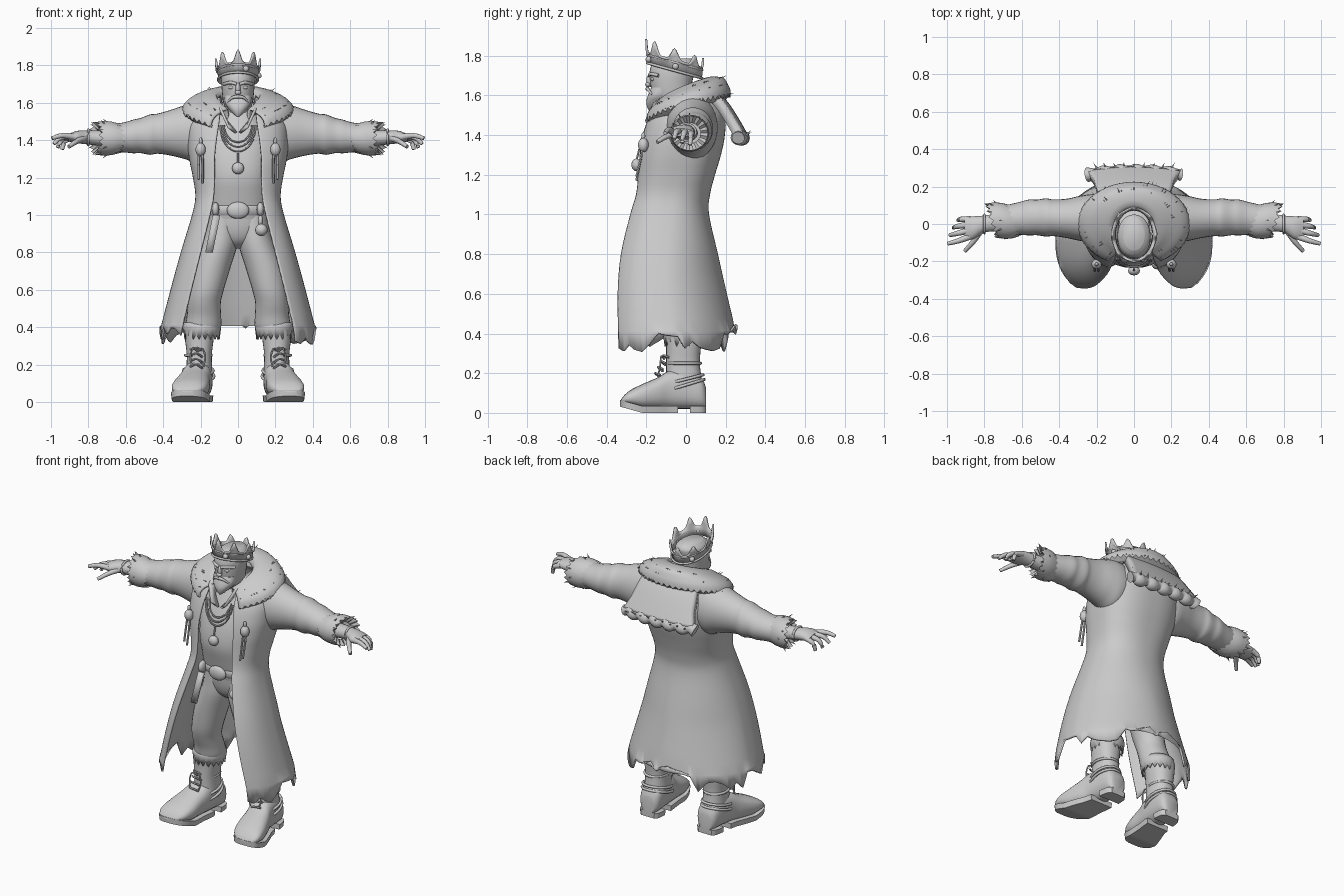
import bpy, bmesh, math, random
from mathutils import Vector

if "Cube" in bpy.data.objects:
    bpy.data.objects.remove(bpy.data.objects["Cube"])

random.seed(4)
grey = bpy.data.materials.new("plain grey")
grey.diffuse_color = (0.6, 0.6, 0.6, 1)
grey.use_nodes = True
grey.node_tree.nodes["Principled BSDF"].inputs["Base Color"].default_value = grey.diffuse_color
PI = math.pi


def finish(name, bm, mirror=False, solid=0, angle=50):
    bmesh.ops.recalc_face_normals(bm, faces=bm.faces[:])
    me = bpy.data.meshes.new(name)
    bm.to_mesh(me)
    bm.free()
    me.materials.append(grey)
    me.polygons.foreach_set("use_smooth", [True] * len(me.polygons))
    me.set_sharp_from_angle(angle=math.radians(angle))
    ob = bpy.data.objects.new(name, me)
    bpy.context.collection.objects.link(ob)
    if mirror:
        ob.modifiers.new("mirror", 'MIRROR').use_mirror_merge = False
    if solid:
        m = ob.modifiers.new("thickness", 'SOLIDIFY')
        m.thickness, m.offset = solid, 0


def loft(name, rows, wrap=True, cap=True, **kw):
    """Skin a list of equally long point rows."""
    bm = bmesh.new()
    vs = [[bm.verts.new(p) for p in r] for r in rows]
    n = len(rows[0])
    for a, b in zip(vs, vs[1:]):
        for i in range(n if wrap else n - 1):
            j = (i + 1) % n
            bm.faces.new((a[i], a[j], b[j], b[i]))
    if wrap and cap:
        bm.faces.new(vs[0])
        bm.faces.new(vs[-1])
    finish(name, bm, **kw)


def smooth(st, k=4):
    """Catmull-Rom resampling of station tuples."""
    out = []
    for i in range(len(st) - 1):
        p = [st[max(i - 1, 0)], st[i], st[i + 1], st[min(i + 2, len(st) - 1)]]
        for s in range(k):
            t = s / k
            out.append(tuple(0.5 * (2 * b + (c - a) * t + (2 * a - 5 * b + 4 * c - d) * t * t
                             + (3 * b - a - 3 * c + d) * t ** 3) for a, b, c, d in zip(*p)))
    return out + [st[-1]]


def sp(v, e):
    return math.copysign(abs(v) ** e, v)


def oval(cu, cv, ru, rv, n=28, e=1.0, a0=0, a1=2 * PI, open_=False, eb=None):
    """Angle 0 points to -v; eb is the squareness of the far half."""
    m = n - 1 if open_ else n
    pts = []
    for i in range(n):
        s, c = math.sin(a0 + (a1 - a0) * i / m), math.cos(a0 + (a1 - a0) * i / m)
        q = eb if eb and c < 0 else e
        pts.append((cu + ru * sp(s, q), cv - rv * sp(c, q)))
    return pts


def body(name, st, cx=0, e=.85, n=28, k=4, **kw):
    """Upright loft from (z, half width, front y, back y)."""
    loft(name, [[(x, y, z) for x, y in oval(cx, (f + b) / 2, w, (b - f) / 2, n, e)]
                for z, w, f, b in smooth(st, k)], **kw)


def tube(name, pts, r, n=10, k=4, closed=False, **kw):
    pts = [Vector(p) for p in (pts if closed else smooth(pts, k))]
    rows, m = [], len(pts)
    for i, p in enumerate(pts):
        d = (pts[(i + 1) % m] - pts[i - 1]) if closed else (pts[min(i + 1, m - 1)] - pts[max(i - 1, 0)])
        d.normalize()
        u = d.cross(Vector((0, 0, 1) if abs(d.z) < .9 else (0, 1, 0))).normalized()
        v = d.cross(u)
        rr = r(i / (m - 1)) if callable(r) else r
        rows.append([p + rr * (u * math.cos(2 * PI * j / n) + v * math.sin(2 * PI * j / n)) for j in range(n)])
    if closed:
        rows.append(rows[0])
    loft(name, rows, cap=not closed, **kw)


def balls(name, items, **kw):
    bm = bmesh.new()
    for c, s in items:
        for v in bmesh.ops.create_uvsphere(bm, u_segments=16, v_segments=10, radius=1)["verts"]:
            v.co = Vector(c) + Vector(s) * v.co
    finish(name, bm, **kw)


def tufts(name, items, w=.007, **kw):
    """Small pointed tufts given as (root, tip)."""
    bm = bmesh.new()
    for a, b in items:
        a, b = Vector(a), Vector(b)
        u = (b - a).orthogonal().normalized() * w
        v = (b - a).normalized().cross(u)
        base = [bm.verts.new(a + q) for q in (u, v, -u, -v)]
        tip = bm.verts.new(b)
        bm.faces.new(base)
        for i in range(4):
            bm.faces.new((base[i], base[(i + 1) % 4], tip))
    finish(name, bm, angle=30, **kw)


# Long coat, open at the front: z, half width, front, back, half opening
rows = []
for z, w, f, b, o in smooth([(1.60, .15, -.10, .14, .09), (1.50, .25, -.18, .19, .10), (1.40, .265, -.22, .19, .115),
                             (1.30, .255, -.24, .17, .125), (1.20, .235, -.25, .14, .125), (1.10, .222, -.265, .115, .13),
                             (1.0, .24, -.30, .11, .15), (.8, .30, -.36, .155, .20), (.6, .355, -.39, .20, .25),
                             (.37, .415, -.40, .255, .305)]):
    t0 = math.asin((o / w) ** (1 / .75))
    eb = .8 + .3 * min(1, max(0, (1.2 - z) / .5))
    rows.append([(x, y, z) for x, y in oval(0, (f + b) / 2, w, (b - f) / 2, 121, .75, t0, 2 * PI - t0, True, eb)])
drop = [random.uniform(-.07, .04) for _ in range(42)]
for i, (x, y, z) in enumerate(rows[-1]):
    q, t = divmod(i, 3)
    mid = .10 * max(0, 1 - abs(i - 60) / 13)
    rows[-1][i] = (x, y, z + drop[q] * (1 - t / 3) + drop[q + 1] * t / 3 + mid)
loft("coat", rows, wrap=False, solid=.012)

# Shirt, belt and trousers
body("shirt", [(.98, .17, -.185, .07), (1.1, .17, -.215, .08), (1.2, .18, -.235, .10), (1.3, .19, -.225, .12),
               (1.4, .19, -.195, .13), (1.5, .14, -.15, .12), (1.58, .08, -.11, .06)])
body("hips", [(.82, .04, -.10, .02), (.86, .10, -.15, .06), (.92, .15, -.175, .075), (1.0, .165, -.185, .075)])
body("belt", [(1.0, .172, -.195, .08), (1.01, .177, -.202, .085), (1.04, .177, -.208, .085), (1.05, .172, -.203, .08)], k=1)
balls("buckle", [((0, -.21, 1.025), (.06, .022, .045))])
balls("belt_pouches", [((-.12, -.19, 1.03), (.02, .035, .038)), ((.12, -.19, 1.03), (.02, .035, .038)),
                       ((.125, -.21, .92), (.033, .033, .033)), ((.12, -.2, .97), (.014, .02, .03))])
loft("hanging_strap", [[(-.115 + u - d, -.21 - d * .5, 1.0 - d * 5) for u in (-.02, .02)] for d in (0, .02, .04)],
     wrap=False, solid=.012)
loft("trouser_legs", [[(x, y, z) for x, y in oval(cx, cy, w, d, 24)] for z, cx, cy, w, d in smooth(
    [(1.0, .08, -.055, .085, .12), (.92, .085, -.055, .088, .122), (.84, .1, -.06, .097, .12), (.72, .14, -.068, .1, .108),
     (.60, .168, -.07, .092, .097), (.53, .18, -.06, .088, .09), (.46, .182, -.035, .092, .09), (.40, .187, -.02, .096, .092),
     (.37, .195, -.015, .08, .08)])], mirror=True)
hem = [[(x, y, z - (.03 * (i % 2) if z < .37 else 0)) for i, (x, y) in enumerate(oval(.192, -.015, w, w, 36))]
       for z, w in ((.425, .092), (.40, .098), (.365, .09))]
loft("trouser_fur_hem", hem, cap=False, mirror=True, solid=.008)

# Boots
body("boot_shaft", [(.16, .07, -.1, .08), (.25, .067, -.1, .07), (.33, .076, -.1, .075), (.39, .08, -.105, .08)],
     cx=.207, mirror=True)
foot = [(.10, .205, .045, .13), (.075, .205, .066, .18), (0, .21, .074, .22), (-.08, .22, .078, .215), (-.14, .235, .086, .18),
        (-.22, .25, .097, .145), (-.28, .262, .092, .115), (-.315, .27, .07, .085), (-.332, .275, .035, .06)]


def lift(y):
    return max(0, -.22 - y) * .28


loft("boot_foot", [[(x, y, z) for x, z in oval(cx, (t + .02 + lift(y)) / 2, w, (t - .02 - lift(y)) / 2, 24, .8)]
                   for y, cx, w, t in smooth(foot)], mirror=True)
for name, lo, hi in (("boot_sole", -.34, -.03), ("boot_heel", .005, .2)):
    loft(name, [[(cx + s * (w + o), y, h + lift(y)) for s, o, h in ((-1, 0, 0), (1, 0, 0), (1, .004, .034), (-1, .004, .034))]
                for y, cx, w, t in smooth(foot) if lo < y < hi], mirror=True, angle=30)
for k, (z, tilt, w) in enumerate(((.165, .25, .08), (.135, .3, .084), (.25, 0, .069))):
    tube("boot_strap_%d" % k, [(x, y, z + tilt * (y + .02)) for x, y in oval(.212, -.01, w, w * 1.2, 28)],
         .008, 8, closed=True, mirror=True)
for k in range(4):
    z, y = .18 + k * .03, -.15 + k * .014
    tube("boot_lace_%d" % k, [(.19, y + .02, z), (.222, y - .005, z + .02), (.255, y + .02, z + .01)], .006, 6, mirror=True)
for s in (-1, 1):
    tube("lace_bow_%s" % ("inner" if s < 0 else "outer"), [(.215, -.11, .27), (.215 + s * .025, -.125, .285),
         (.215 + s * .04, -.13, .24), (.215 + s * .03, -.14, .19)], .005, 6, mirror=True)

# Sleeves with fur cuffs: x, y, z, half depth, half height
sleeve = [(.12, .03, 1.45, .12, .13), (.21, .03, 1.44, .13, .165), (.28, .03, 1.443, .122, .145), (.36, .03, 1.44, .105, .122),
          (.43, .033, 1.435, .098, .107), (.47, .035, 1.43, .102, .108), (.52, .035, 1.425, .095, .094),
          (.56, .035, 1.42, .096, .09), (.61, .03, 1.415, .088, .08), (.68, .02, 1.41, .082, .076)]
loft("sleeves", [[(x, a, b) for a, b in oval(y, z, r, h)] for x, y, z, r, h in smooth(sleeve)], mirror=True)
cuff = [[(x + .3 * (a - .018) + .022 * (i % 2) * s, a, b) for i, (a, b) in enumerate(oval(.018, 1.41, r, r * .95, 32))]
        for x, r, s in ((.65, .082, -1), (.675, .094, 0), (.715, .098, 0), (.75, .092, 1), (.735, .055, 0))]
loft("fur_cuffs", cuff, cap=False, mirror=True)
tips = []
for i in range(12):
    c, s, r = math.cos(i * PI / 6), math.sin(i * PI / 6), random.uniform(.1, .118)
    x = .70 + .025 * (i % 3) + .03 * c
    tips.append(((x, .018 + .088 * c, 1.41 + .085 * s), (x + .025, .018 + r * c, 1.41 + r * s)))
tufts("cuff_tufts", tips, mirror=True)

# Hands
loft("palms", [[(x, a, b) for a, b in oval(y, z, r, h, 18)] for x, y, z, r, h in smooth(
    [(.72, .01, 1.41, .05, .042), (.80, 0, 1.415, .046, .038), (.86, -.02, 1.417, .062, .033), (.905, -.022, 1.413, .06, .02)])],
     mirror=True)
for name, pts in (("index_finger", [(.88, -.068, 1.418), (.94, -.09, 1.425), (.995, -.105, 1.41)]),
                  ("middle_finger", [(.885, -.035, 1.42), (.945, -.05, 1.415), (.985, -.06, 1.38)]),
                  ("ring_finger", [(.885, -.003, 1.418), (.94, -.012, 1.405), (.965, -.02, 1.36)]),
                  ("little_finger", [(.875, .025, 1.415), (.925, .025, 1.395), (.94, .02, 1.35)]),
                  ("thumb", [(.82, -.035, 1.41), (.86, -.095, 1.395), (.905, -.145, 1.365)])):
    tube(name, pts, lambda t: .018 - .008 * t, 10, mirror=True)
tube("bracelets", [(.80, a, b) for a, b in oval(0, 1.415, .049, .041, 20)], .007, 8, closed=True, mirror=True)

# Fur collar: half width, centre y, half depth, front z, rise to the back, rise curve
prof = [(.105, -.03, .11, 1.46, .18, .6), (.12, -.025, .13, 1.52, .165, .5), (.20, 0, .18, 1.50, .185, .5),
        (.26, 0, .205, 1.46, .195, .4), (.295, 0, .22, 1.42, .19, .38), (.265, 0, .19, 1.39, .19, .4)]


def collar(p, t):
    w, cy, d, z, rise, c = p
    return Vector((w * math.sin(t), cy - d * math.cos(t), z + rise * ((1 - math.cos(t)) / 2) ** c))


angs = [.5 + (2 * PI - 1) * i / 80 for i in range(81)]
loft("fur_collar", [[collar(p, t) + Vector((0, 0, -.016 * (i % 2) if p[0] == .295 else 0)) for i, t in enumerate(angs)]
                    for p in smooth(prof, 3)], wrap=False, solid=.012)
tips = []
for i in range(60):
    p, t = prof[2 + i % 3], random.choice(angs)
    out = Vector((math.sin(t), -math.cos(t), .7 - .4 * (i % 3)))
    tips.append((collar(p, t) - out * .01, collar(p, t) + out * random.uniform(.01, .028)))
tufts("collar_tufts", tips, .006)

# Pelt hanging from the collar at the back, with a rolled scalloped edge
loft("back_pelt", [[(w * u / 10, y - .02 * (u / 10) ** 2, z) for u in range(-10, 11)] for y, z, w in smooth(
    [(.15, 1.60, .18), (.20, 1.54, .20), (.245, 1.47, .215), (.285, 1.40, .245)])], wrap=False, solid=.05)
tube("pelt_roll", [(.25 * u / 30, .283 - .02 * (u / 30) ** 2, 1.39 - .006 * math.cos(u * .6)) for u in range(-30, 31)],
     lambda t: .034 + .005 * math.cos(t * 36), 12, 1)
tufts("pelt_tufts", [((u * .05, .3, 1.40), (u * .055, .33, 1.415 + .01 * (u % 2))) for u in range(-4, 5)])

# Standing shirt collar and chains
loft("shirt_collar", [[(.085, .02, 1.58), (.085, -.06, 1.55), (.06, -.15, 1.50), (.01, -.185, 1.44)],
                      [(.10, .03, 1.64), (.105, -.07, 1.62), (.09, -.165, 1.56), (.05, -.205, 1.47)]],
     wrap=False, mirror=True, solid=.014)
for k, (w, low) in enumerate(((.075, 1.39), (.085, 1.365), (.095, 1.34))):
    tube("chain_%d" % k, [(w * math.sin(a), -.22 + .045 * (1 - math.cos(a)) - .01 * (k > 0), 1.48 - (1.48 - low) * math.cos(a))
                          for a in [(-1 + i / 6) * PI / 2 for i in range(13)]], .005, 6, 2)
tube("pendant_cord", [(0, -.235, 1.33), (0, -.25, 1.27)], .006, 6)
balls("pendant", [((0, -.25, 1.25), (.032, .025, .032))])

# Coat tassels
balls("tassel_beads", [((.2, -.215, 1.35), (.027, .027, .036)), ((.2, -.215, 1.395), (.01, .01, .02))], mirror=True)
for k, dx in enumerate((-.01, .01)):
    tube("tassel_cord_%d" % k, [(.2, -.215, 1.40), (.2 + dx, -.225, 1.30), (.2 + dx, -.25, 1.17 + .02 * k)], .007, 6, mirror=True)

# Head and face
body("head", [(1.50, .06, -.12, .03), (1.56, .064, -.14, .02), (1.60, .078, -.168, .025), (1.66, .086, -.18, .03),
              (1.72, .089, -.183, .045), (1.76, .083, -.17, .05), (1.785, .055, -.14, .03)], e=.95)
body("beard", [(1.64, .073, -.175, -.06), (1.60, .07, -.192, -.08), (1.57, .052, -.2, -.09), (1.545, .03, -.197, -.12),
               (1.525, .008, -.188, -.16)])
balls("nose", [((0, -.182, 1.675), (.013, .018, .032)), ((0, -.192, 1.655), (.017, .014, .013))])
tube("moustache", [(0, -.194, 1.633), (.03, -.19, 1.628), (.055, -.172, 1.605)], lambda t: .011 - .006 * t, 8, mirror=True)
tube("brows", [(.008, -.184, 1.70), (.04, -.177, 1.708), (.075, -.138, 1.70)], .009, 8, mirror=True)
balls("eyes", [((.036, -.168, 1.682), (.016, .01, .01))], mirror=True)

# Tilted crown
rows = []
for s, h, peak in ((.0, 0, 0), (.004, .045, 0), (.011, .052, .4), (.018, .055, 1)):
    rows.append([((.101 + s) * math.sin(t), -.057 - (.133 + s * .6) * math.cos(t),
                  1.722 + .038 * math.cos(t) + h + peak * (.06 + .01 * math.cos(t)) * abs(math.cos(4 * t)) ** 5)
                 for t in [i * 2 * PI / 96 for i in range(96)]])
loft("crown", rows, cap=False, solid=.01)
for k, h in enumerate((.003, .045)):
    tube("crown_rim_%d" % k, [(.106 * math.sin(t), -.057 - .138 * math.cos(t), 1.722 + h + .038 * math.cos(t))
                              for t in [i * 2 * PI / 48 for i in range(48)]], .007, 8, closed=True)
balls("crown_gems", [((.11 * math.sin(t), -.057 - .142 * math.cos(t), 1.747 + .038 * math.cos(t)), (.016, .016, .016))
                     for t in (.4, 1.6, 3.9)])
